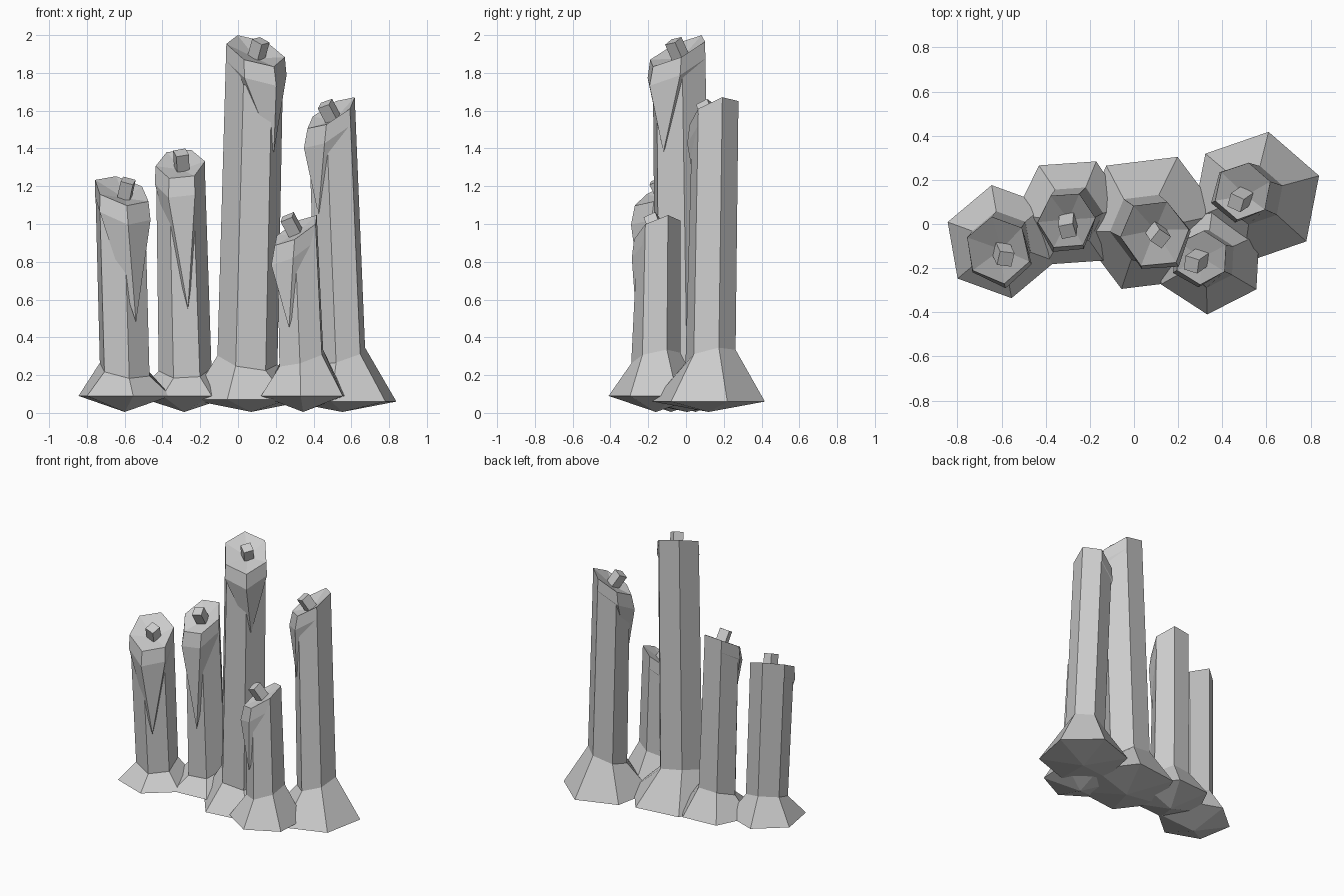
import bpy
from math import cos, sin, radians
from mathutils import Vector, Matrix, Euler

if "Cube" in bpy.data.objects:
    bpy.data.objects.remove(bpy.data.objects["Cube"])

N = 6


def make_object(name, verts, faces):
    mesh = bpy.data.meshes.new(name)
    mesh.from_pydata(verts, [], faces)
    mesh.update()
    ob = bpy.data.objects.new(name, mesh)
    bpy.context.collection.objects.link(ob)
    return ob


def ring(cx, cy, z, r, angle):
    return [Vector((cx + r * cos(radians(angle + 60 * i)),
                    cy + r * sin(radians(angle + 60 * i)), z)) for i in range(N)]


def loft(rings, start=None, end=None):
    """Skin six-sided rings; optional end points close the shape to a fan."""
    verts = [v for rg in rings for v in rg]
    faces = []
    for k in range(len(rings) - 1):
        for i in range(N):
            j = (i + 1) % N
            faces.append((k * N + i, k * N + j, (k + 1) * N + j, (k + 1) * N + i))
    for point, first, flip in ((start, 0, True), (end, (len(rings) - 1) * N, False)):
        if point is not None:
            verts.append(Vector(point))
            c = len(verts) - 1
            for i in range(N):
                a, b = first + i, first + (i + 1) % N
                faces.append((b, a, c) if flip else (a, b, c))
    return verts, faces


def column(name, angle, base, neck, top, tilt, tip, cube):
    # base, neck, top: x, y, z, radius; tilt: facing direction, slope, lip overhang
    heading, slope, push = tilt
    d = Vector((cos(radians(heading)), sin(radians(heading)), 0))
    centre = Vector(top[:3])
    shaft_top, rim, lower = [], [], []
    for p in ring(*top, angle):
        off = p - centre
        facing = off.dot(d) / top[3]
        out = max(0, facing + 0.35) / 1.35     # 1 at the front of the mouth, 0 behind

        def tilted(extra, drop):
            q = off + (d * 0.6 + off / top[3] * 0.4) * extra * out
            return centre + q - Vector((0, 0, slope * q.dot(d) + drop))
        shaft_top.append(tilted(-0.01, 0.2 * out))
        rim.append(tilted(push, 0))
        lower.append(tilted(push + 0.022, 0.09))
    # neck ring dips toward the front
    neck_ring = ring(*neck, angle)
    for v in neck_ring:
        v.z -= 0.35 * (v - Vector(neck[:3])).dot(d)
    # flared foot and shaft
    make_object(name + "_shaft", *loft(
        [ring(*base, angle), neck_ring, shaft_top],
        start=(base[0], base[1], 0.005)))
    # overhanging mouth: tapers to a tip on the shaft, hollow on top
    axis = Vector((d.x * slope, d.y * slope, 1)).normalized()
    pit = Vector(cube) - axis * 0.06
    make_object(name + "_mouth", *loft([lower, rim], start=tip, end=pit))
    # small block in the mouth, standing along the mouth's axis
    s = 0.034
    verts = [Vector((x, y, z)) for z in (-s * 1.6, s * 1.3) for x, y in
             ((-s, -s), (s, -s), (s, s), (-s, s))]
    rot = axis.to_track_quat('Z', 'Y').to_matrix().to_4x4()
    mat = Matrix.Translation(cube) @ rot @ Euler((0, 0, radians(angle + 15))).to_matrix().to_4x4()
    faces = [(3, 2, 1, 0), (4, 5, 6, 7)] + [(i, (i + 1) % 4, (i + 1) % 4 + 4, i + 4) for i in range(4)]
    make_object(name + "_block", [mat @ v for v in verts], faces)


column("tall_column", 7, (0.07, 0.005, 0.07, 0.325), (0.05, -0.015, 0.28, 0.16),
       (0.09, -0.04, 1.92, 0.153), (-58, 0.52, 0.015), (0.19, -0.12, 1.38), (0.11, -0.05, 1.93))
column("right_column", 19, (0.552, 0.12, 0.06, 0.303), (0.545, 0.13, 0.30, 0.135),
       (0.495, 0.15, 1.59, 0.13), (215, 0.65, 0.005), (0.425, 0.07, 1.05), (0.48, 0.11, 1.60))
column("left_column", 40, (-0.60, -0.08, 0.09, 0.26), (-0.60, -0.08, 0.23, 0.14),
       (-0.62, -0.11, 1.18, 0.145), (-65, 0.52, 0.02), (-0.54, -0.22, 0.48), (-0.59, -0.14, 1.19))
column("short_column", 27, (0.345, -0.16, 0.09, 0.25), (0.335, -0.16, 0.29, 0.13),
       (0.31, -0.15, 0.97, 0.12), (215, 0.65, 0.01), (0.27, -0.26, 0.45), (0.28, -0.17, 1.0))
column("rear_column", 4, (-0.285, 0.05, 0.09, 0.26), (-0.28, 0.04, 0.23, 0.14),
       (-0.305, 0.02, 1.32, 0.13), (-95, 0.6, 0.01), (-0.265, -0.1, 0.55), (-0.30, -0.01, 1.34))
